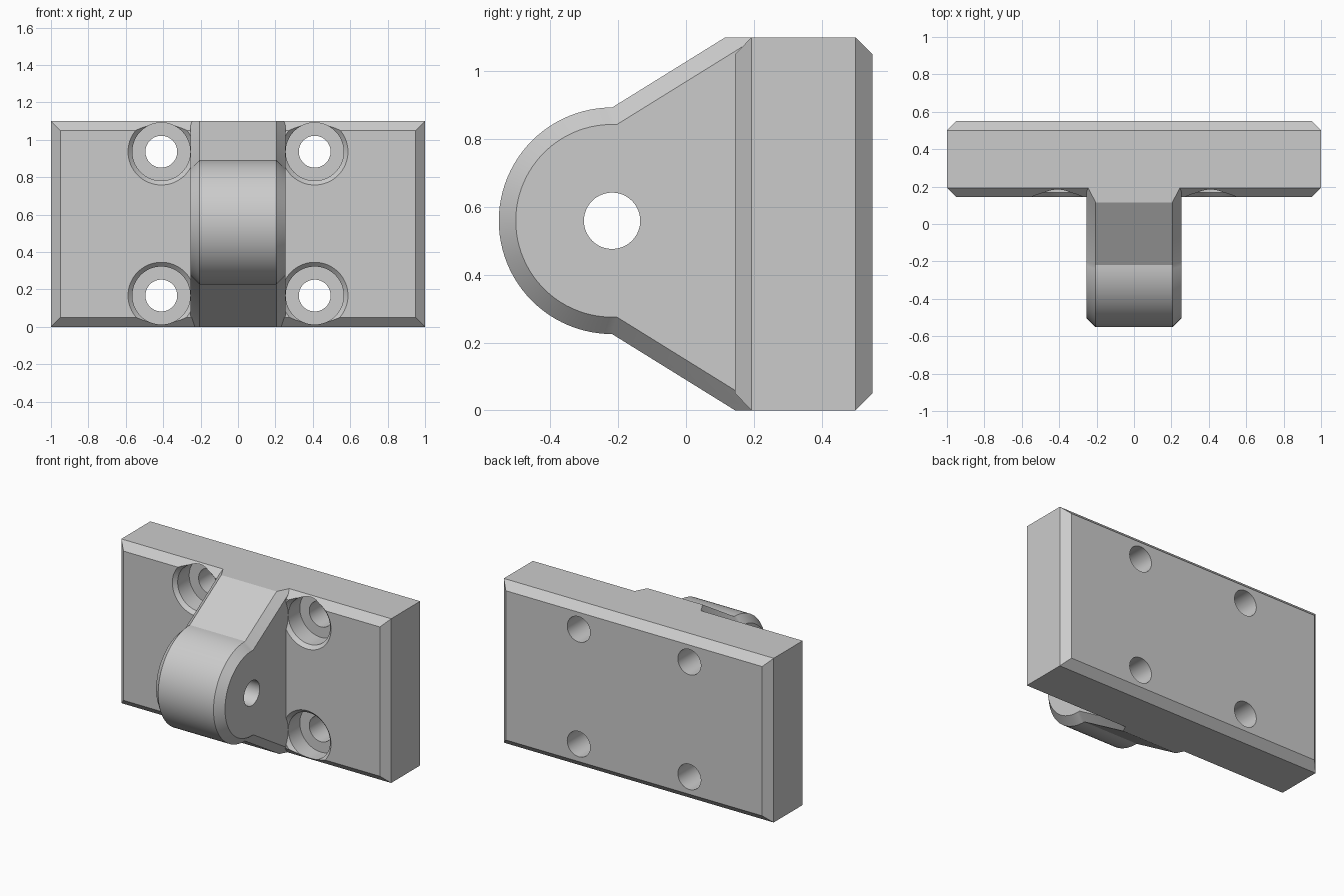
import bpy, bmesh
from math import sin, cos, radians, tau
from mathutils import Vector

cube = bpy.data.objects.get("Cube")
if cube:
    bpy.data.objects.remove(cube)

grey = bpy.data.materials.new("Light grey")
grey.use_nodes = True
GREY = (0.6, 0.6, 0.6, 1)
grey.diffuse_color = GREY
grey.node_tree.nodes["Principled BSDF"].inputs["Base Color"].default_value = GREY

HEIGHT, CHAMFER = 1.1, 0.05
PIVOT_Y, PIVOT_Z = -0.218, 0.559


def loft(name, rings, trim=None):
    """Solid through a row of equal-length closed rings, trimmed to a z range."""
    bm = bmesh.new()
    loops = [[bm.verts.new(p) for p in ring] for ring in rings]
    n = len(loops[0])
    for a, b in zip(loops, loops[1:]):
        for i in range(n):
            j = (i + 1) % n
            bm.faces.new((a[i], a[j], b[j], b[i]))
    bm.faces.new(loops[0])
    bm.faces.new(loops[-1])
    for z, side in trim or ():
        cut = bmesh.ops.bisect_plane(
            bm, geom=bm.verts[:] + bm.edges[:] + bm.faces[:], dist=1e-5,
            plane_co=(0, 0, z), plane_no=(0, 0, side), clear_outer=True)
        edges = [e for e in cut["geom_cut"] if isinstance(e, bmesh.types.BMEdge)]
        bmesh.ops.holes_fill(bm, edges=edges)
    bmesh.ops.recalc_face_normals(bm, faces=bm.faces)
    mesh = bpy.data.meshes.new(name)
    bm.to_mesh(mesh)
    bm.free()
    mesh.materials.append(grey)
    ob = bpy.data.objects.new(name, mesh)
    bpy.context.collection.objects.link(ob)
    return ob


def lathe(name, centre, axis, profile, sides=64):
    """Round solid from (distance along axis, radius) pairs."""
    axis = Vector(axis)
    u = Vector((0, 0, 1))
    v = axis.cross(u)
    rings = []
    for d, r in profile:
        rings.append([Vector(centre) + axis * d
                      + r * (u * cos(tau * i / sides) + v * sin(tau * i / sides))
                      for i in range(sides)])
    return loft(name, rings)


def combine(target, other, operation):
    mod = target.modifiers.new(operation.title(), "BOOLEAN")
    mod.operation, mod.object, mod.solver = operation, other, "EXACT"
    bpy.context.view_layer.objects.active = target
    bpy.ops.object.modifier_apply(modifier=mod.name)
    bpy.data.objects.remove(other)


def plate_ring(y, inset):
    x, lo, hi = 1 - inset, inset, HEIGHT - inset
    return [(-x, y, lo), (x, y, lo), (x, y, hi), (-x, y, hi)]


def lug_ring(x, radius, flank, start, steps=48):
    """Rounded nose with two flanks that spread towards the plate."""
    pts = []
    for i in range(steps + 1):
        a = radians(start + (360 - 2 * start) * i / steps)
        pts.append((x, PIVOT_Y + radius * cos(a), PIVOT_Z + radius * sin(a)))
    root = 0.35
    half = flank + 0.62 * (root - PIVOT_Y)
    return pts + [(x, root, PIVOT_Z - half), (x, root, PIVOT_Z + half)]


# Mounting plate, chamfered front and back
bracket = loft("mounting_bracket", [
    plate_ring(0.145, CHAMFER), plate_ring(0.193, 0),
    plate_ring(0.5, 0), plate_ring(0.55, CHAMFER)])

# Four counterbored screw holes with a small lead-in chamfer
for x in (-0.41, 0.41):
    for z in (0.167, 0.936):
        drill = lathe("screw_hole_cutter", (x, 0, z), (0, 1, 0), [
            (0.1, 0.178), (0.145, 0.178), (0.168, 0.155),
            (0.29, 0.155), (0.29, 0.085), (0.7, 0.085)])
        combine(bracket, drill, "DIFFERENCE")

# Pivot lug with chamfered sides, trimmed level with the plate
lug = loft("pivot_lug", [
    lug_ring(-0.255, 0.284, 0.275, 87.2), lug_ring(-0.205, 0.334, 0.334, 90),
    lug_ring(0.205, 0.334, 0.334, 90), lug_ring(0.255, 0.284, 0.275, 87.2)],
    trim=((HEIGHT, 1), (0, -1)))
pin = lathe("pivot_hole_cutter", (0, PIVOT_Y, PIVOT_Z), (1, 0, 0),
            [(-0.5, 0.083), (0.5, 0.083)])
combine(lug, pin, "DIFFERENCE")
combine(bracket, lug, "UNION")

# Smooth round surfaces, crisp edges
bpy.ops.object.select_all(action="DESELECT")
bracket.select_set(True)
bpy.context.view_layer.objects.active = bracket
bpy.ops.object.shade_smooth_by_angle(angle=radians(25))
